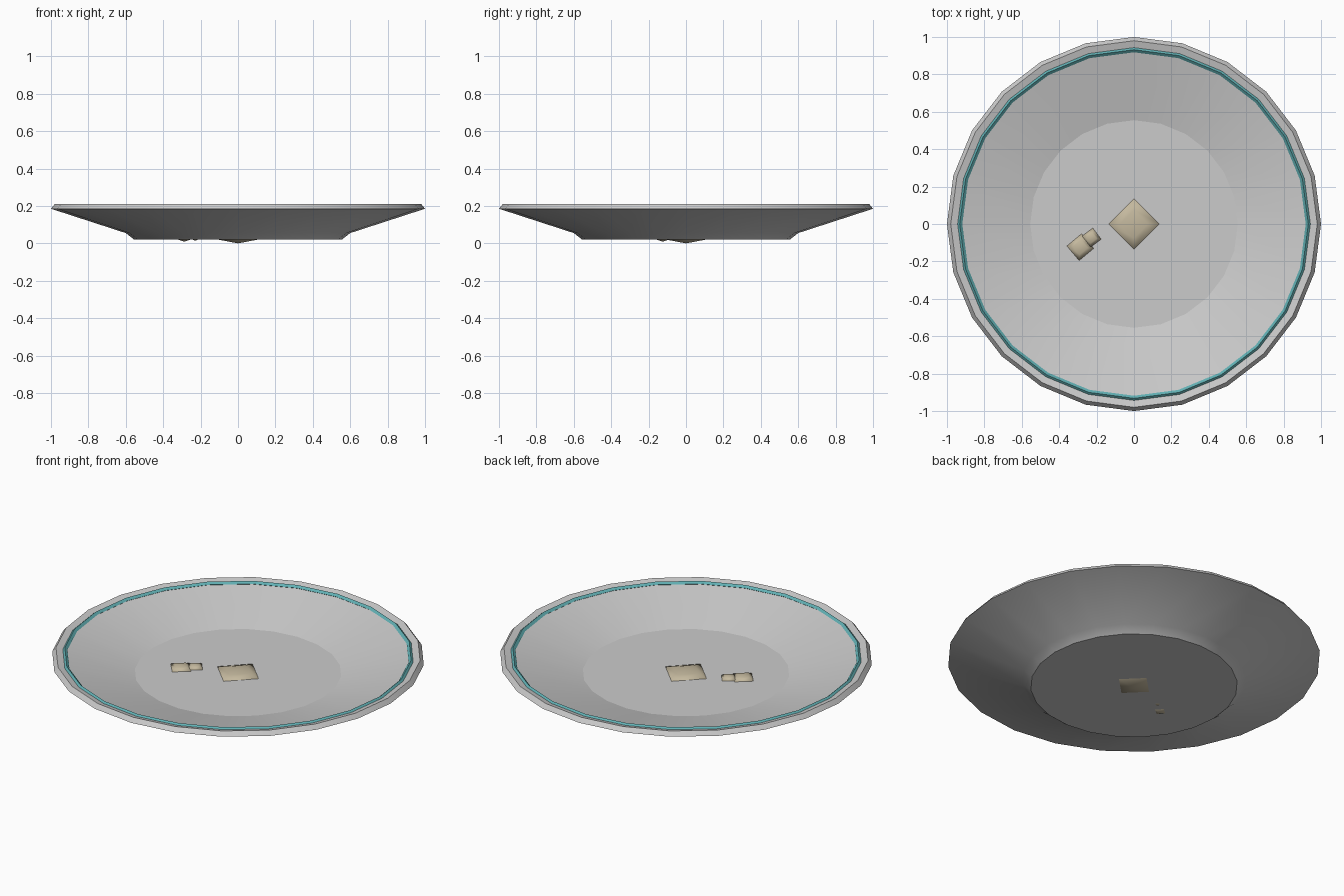
import bpy, bmesh, math

if "Cube" in bpy.data.objects:
    bpy.data.objects.remove(bpy.data.objects["Cube"])


def material(name, rgb):
    m = bpy.data.materials.new(name)
    m.diffuse_color = (*rgb, 1)
    m.use_nodes = True
    m.node_tree.nodes["Principled BSDF"].inputs["Base Color"].default_value = m.diffuse_color
    return m


def lathe(name, profile, sides, mat=None, loc=(0, 0, 0), turn=0, scale=(1, 1, 1),
          smooth=25, closed=False):
    """Revolve an (r, z) profile about z; points with r = 0 become poles."""
    bm = bmesh.new()
    rings = []
    for r, z in profile:
        if r == 0:
            rings.append([bm.verts.new((0, 0, z))] * sides)
        else:
            rings.append([bm.verts.new((r * math.cos(2 * math.pi * i / sides),
                                        r * math.sin(2 * math.pi * i / sides), z))
                          for i in range(sides)])
    pairs = list(zip(rings, rings[1:]))
    if closed:
        pairs.append((rings[-1], rings[0]))
    for a, b in pairs:
        for i in range(sides):
            j = (i + 1) % sides
            bm.faces.new(dict.fromkeys((a[i], a[j], b[j], b[i])))
    bmesh.ops.recalc_face_normals(bm, faces=bm.faces)
    mesh = bpy.data.meshes.new(name)
    bm.to_mesh(mesh)
    bm.free()
    ob = bpy.data.objects.new(name, mesh)
    bpy.context.collection.objects.link(ob)
    ob.location, ob.scale = loc, scale
    ob.rotation_euler.z = math.radians(turn)
    if mat:
        mesh.materials.append(mat)
    bpy.ops.object.select_all(action='DESELECT')
    ob.select_set(True)
    bpy.context.view_layer.objects.active = ob
    bpy.ops.object.shade_smooth_by_angle(angle=math.radians(smooth))
    return ob


teal = material("teal_glaze", (0.12, 0.43, 0.45))
beige = material("crumb_beige", (0.55, 0.48, 0.34))

# Plate: flat base, flared wall, bevelled lip, sloping inside, flat floor
FLOOR_R, FLOOR_Z = 0.555, 0.10
plate = lathe("plate", [(0, 0.02), (FLOOR_R, 0.02), (0.60, 0.055), (1.0, 0.185),
                        (0.98, 0.21), (FLOOR_R, FLOOR_Z), (0, FLOOR_Z)], 24)
# Keep the crease round the floor crisp
for e in plate.data.edges:
    if all(abs(plate.data.vertices[v].co.z - FLOOR_Z) < 1e-4
           and plate.data.vertices[v].co.xy.length > 0.5 for v in e.vertices):
        e.use_edge_sharp = True

# Raised coloured band just inside the lip
band = [(0.932 + 0.014 * math.cos(a), 0.198 + 0.012 * math.sin(a))
        for a in (math.pi / 2 * k for k in range(4))]
lathe("rim_band", band, 24, teal, closed=True)

# Crumbs: four-sided lumps showing through both the floor and the base
lump = [(0, 0), (0.105, 0.02), (0.155, 0.06), (0.135, 0.10), (0.075, 0.115), (0, 0.12)]
for name, x, y, s, z0, turn in (("large_crumb", 0, 0, 1.0, 0, 0),
                                ("medium_crumb", -0.287, -0.124, 0.53, 0.009, -5),
                                ("small_crumb", -0.228, -0.074, 0.39, 0.014, -8)):
    lathe(name, lump, 4, beige, (x, y, z0), turn,
          (s, s, (0.115 - z0) / 0.115 if s < 1 else 1), smooth=95)
